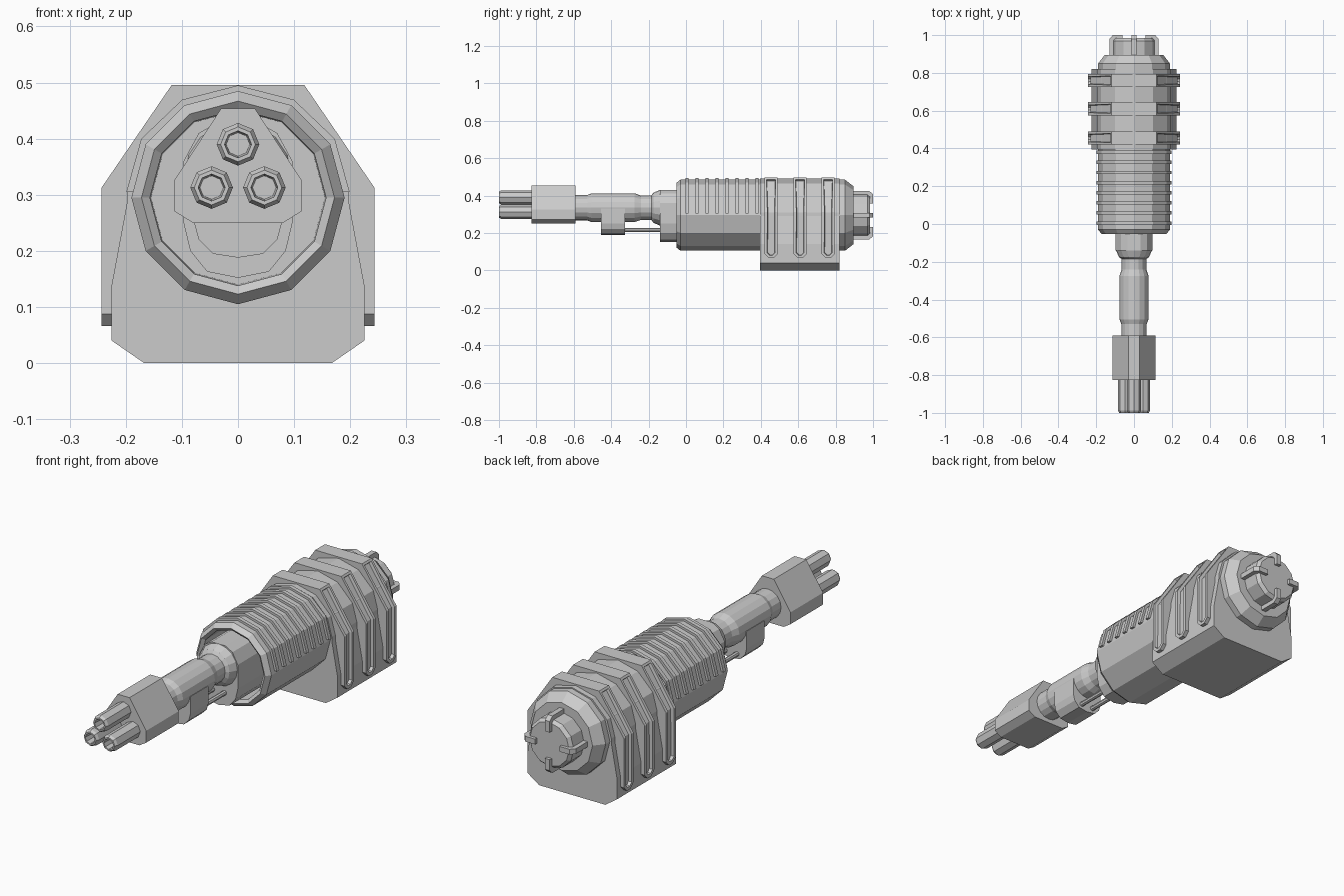
import bpy, bmesh, math
from mathutils import Vector, Matrix

if "Cube" in bpy.data.objects:
    bpy.data.objects.remove(bpy.data.objects["Cube"])

CZ = 0.295  # height of the drum axis


def finish(bm, name):
    bmesh.ops.recalc_face_normals(bm, faces=bm.faces[:])
    me = bpy.data.meshes.new(name)
    bm.to_mesh(me)
    bm.free()
    ob = bpy.data.objects.new(name, me)
    bpy.context.collection.objects.link(ob)
    return ob


def prism_bm(pts, y0, y1):
    bm = bmesh.new()
    f = bm.faces.new([bm.verts.new((x, y0, z)) for x, z in pts])
    ext = bmesh.ops.extrude_face_region(bm, geom=[f])
    vs = [v for v in ext['geom'] if isinstance(v, bmesh.types.BMVert)]
    bmesh.ops.translate(bm, verts=vs, vec=(0, y1 - y0, 0))
    bmesh.ops.recalc_face_normals(bm, faces=bm.faces[:])
    return bm


def prism(name, pts, y0, y1):
    return finish(prism_bm(pts, y0, y1), name)


def sym(half):
    """Mirror a right-hand half profile (bottom to top) across x = 0."""
    return half + [(-x, z) for x, z in reversed(half) if x > 1e-6]


def lathe(name, prof, n, cx, cz):
    """Spin (y, radius) pairs around a y-parallel axis, first vertex at the bottom."""
    bm = bmesh.new()
    rings = []
    for y, r in prof:
        if r == 0:
            rings.append([bm.verts.new((cx, y, cz))] * n)
        else:
            rings.append([bm.verts.new((cx + r * math.sin(2 * math.pi * i / n), y,
                                        cz - r * math.cos(2 * math.pi * i / n))) for i in range(n)])
    for a, b in zip(rings, rings[1:]):
        for i in range(n):
            j = (i + 1) % n
            bm.faces.new(list(dict.fromkeys([a[i], a[j], b[j], b[i]])))
    return finish(bm, name)


# main drum, hollow at the front, chamfered at the back
lathe("drum", [(0.15, 0), (0.15, 0.155), (-0.04, 0.157), (-0.052, 0.172), (-0.03, 0.19),
               (0.85, 0.19), (0.895, 0.155), (0.895, 0)], 12, 0, CZ)

# cooling ribs over the upper half of the drum
angs = [math.radians(30 * i) for i in range(7)]
arc = [(0.199 * math.cos(a), CZ + 0.01 + 0.19 * math.sin(a)) for a in angs]
arc += [(0.175 * math.cos(a), CZ + 0.01 + 0.165 * math.sin(a)) for a in reversed(angs)]
for i in range(8):
    y = 0.005 + i * 0.0535
    prism(f"rib_{i + 1}", arc, y - 0.009, y + 0.009)

# housing and foot block
prism("housing", sym([(0.167, 0), (0.225, 0.04), (0.225, 0.14), (0.197, 0.29), (0.197, 0.31),
                      (0.175, 0.39), (0.1, 0.465), (0, 0.49)]), 0.395, 0.82)

# three clamp bands with a recessed channel on each flank
band = sym([(0.243, 0.066), (0.243, 0.313), (0.118, 0.496)])
for k, y in enumerate((0.455, 0.61, 0.76)):
    bm = prism_bm(band, y - 0.035, y + 0.035)
    low = [e for e in bm.edges if all(v.co.z < 0.07 for v in e.verts)
           and abs(e.verts[0].co.x - e.verts[1].co.x) > 0.1]
    bmesh.ops.bevel(bm, geom=low, offset=0.022, segments=1, affect='EDGES')
    for s in (1, -1):
        flank = [f for f in bm.faces if f.normal.x * s > 0.5]
        bmesh.ops.inset_region(bm, faces=flank, thickness=0.015, depth=0)
        bmesh.ops.inset_region(bm, faces=flank, thickness=0.003, depth=-0.014)
    finish(bm, f"clamp_band_{k + 1}")

# rear cap with four claws
lathe("rear_cap", [(0.88, 0), (0.88, 0.113), (0.97, 0.113), (0.985, 0.1), (0.985, 0)], 12, 0, CZ)
claw = [(0.105, 0.89), (0.13, 0.89), (0.13, 0.98), (0.112, 1.0), (0.062, 1.0), (0.062, 0.975), (0.105, 0.975)]
for k in range(4):
    bm = bmesh.new()
    f = bm.faces.new([bm.verts.new((r, y, -0.012)) for r, y in claw])
    ext = bmesh.ops.extrude_face_region(bm, geom=[f])
    bmesh.ops.translate(bm, verts=[v for v in ext['geom'] if isinstance(v, bmesh.types.BMVert)], vec=(0, 0, 0.024))
    bm.transform(Matrix.Translation(Vector((0, 0, CZ))) @ Matrix.Rotation(k * math.pi / 2, 4, 'Y'))
    finish(bm, f"rear_claw_{k + 1}")

# inner receiver sitting in the drum mouth
prism("receiver", sym([(0, 0.152), (0.055, 0.163), (0.085, 0.2), (0.097, 0.25), (0.097, 0.36),
                       (0.07, 0.41), (0.035, 0.43)]), -0.14, 0.16)

# stepped neck
lathe("neck", [(-0.6, 0), (-0.6, 0.067), (-0.53, 0.067), (-0.505, 0.077), (-0.275, 0.077), (-0.24, 0.065),
               (-0.185, 0.065), (-0.175, 0.08), (-0.14, 0.095), (-0.13, 0.095), (-0.13, 0)], 16, 0, 0.335)

# rounded block under the neck and its two guide rods
prism("neck_block", sym([(0, 0.188), (0.045, 0.195), (0.07, 0.22), (0.078, 0.25), (0.078, 0.33)]), -0.455, -0.325)
for s in (1, -1):
    lathe("guide_rod", [(-0.34, 0), (-0.34, 0.011), (-0.12, 0.011), (-0.12, 0)], 8, s * 0.03, 0.215)

# muzzle shroud and three hollow barrels
prism("muzzle_shroud", sym([(0.08, 0.25), (0.114, 0.271), (0.114, 0.325), (0.03, 0.454)]), -0.825, -0.59)
for k, (x, z) in enumerate(((0, 0.39), (-0.047, 0.313), (0.047, 0.313))):
    lathe(f"barrel_{k + 1}", [(-0.81, 0), (-0.81, 0.038), (-0.988, 0.038), (-1.0, 0.031),
                              (-1.0, 0.024), (-0.93, 0.021), (-0.93, 0)], 8, x, z)
